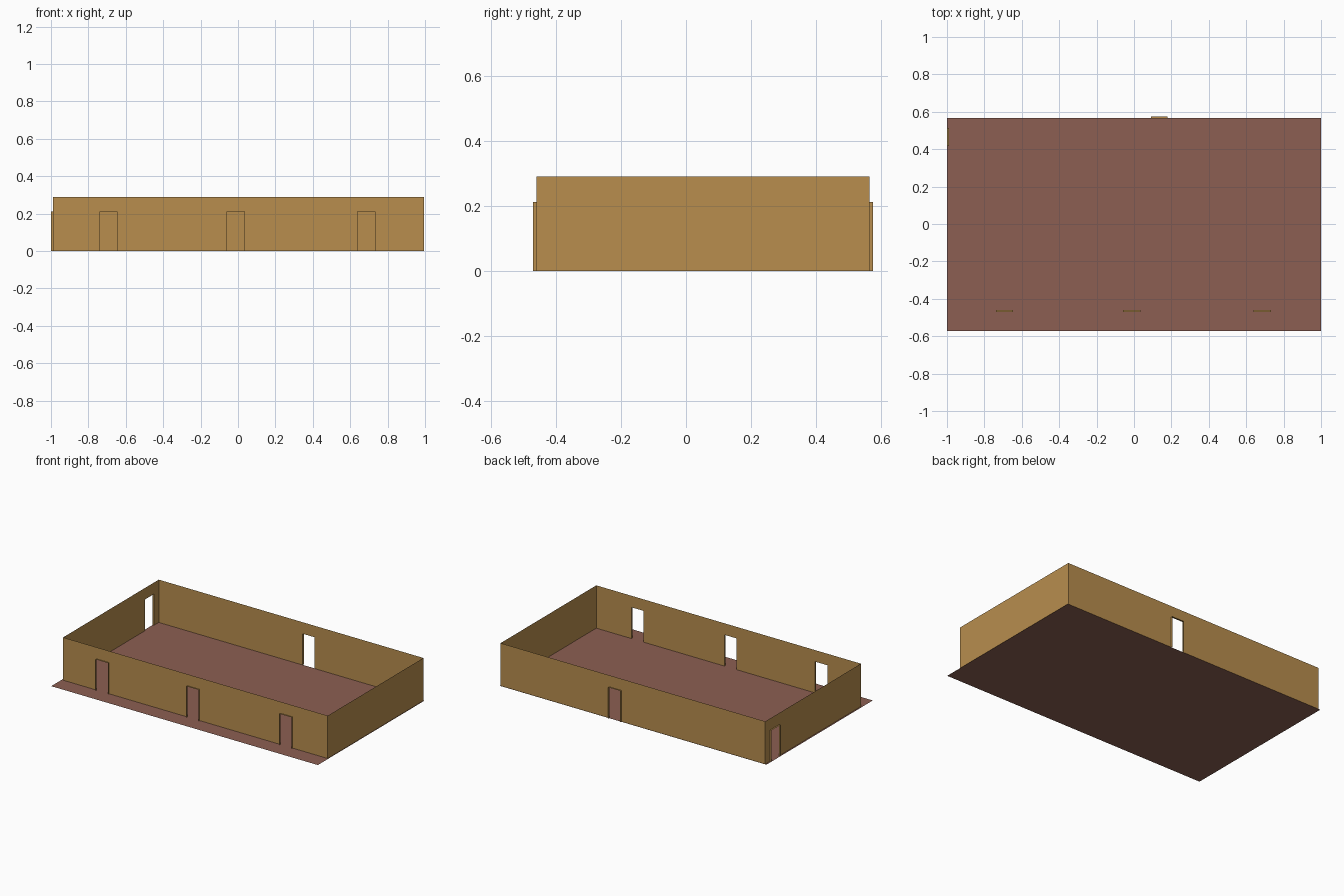
import bpy, bmesh
from mathutils import Vector

if "Cube" in bpy.data.objects:
    bpy.data.objects.remove(bpy.data.objects["Cube"])

H, DOOR_H, REVEAL = 0.29, 0.212, 0.011
X0, X1, Y0, Y1 = -0.99, 0.995, -0.46, 0.565


def material(name, rgb):
    m = bpy.data.materials.new(name)
    m.diffuse_color = (*rgb, 1)
    m.use_nodes = True
    m.node_tree.nodes["Principled BSDF"].inputs["Base Color"].default_value = m.diffuse_color
    return m


gold = material("ochre wall", (0.479, 0.270, 0.076))
brown = material("brown floor", (0.262, 0.114, 0.084))


def add_object(name, bm, mat):
    bmesh.ops.remove_doubles(bm, verts=bm.verts, dist=1e-5)
    me = bpy.data.meshes.new(name)
    bm.to_mesh(me)
    bm.free()
    me.materials.append(mat)
    ob = bpy.data.objects.new(name, me)
    bpy.context.collection.objects.link(ob)


def wall(name, start, end, doors=()):
    """Thin wall; start to end runs left to right seen from outside.
    Doors are (from, to) distances along the wall."""
    start, end = Vector((*start, 0)), Vector((*end, 0))
    length = (end - start).length
    along = (end - start).normalized()
    out = along.cross(Vector((0, 0, 1)))
    bm = bmesh.new()

    def quad(*pts):
        # each point is (distance along, height, distance outward)
        bm.faces.new([bm.verts.new(start + along * u + Vector((0, 0, z)) + out * d)
                      for u, z, d in pts])

    def panel(a, b, z0, z1):
        quad((a, z0, 0), (b, z0, 0), (b, z1, 0), (a, z1, 0))

    u, r, h = 0, REVEAL, DOOR_H
    for a, b in sorted(doors):
        panel(u, a, 0, h)
        panel(u, a, h, H)
        panel(a, b, h, H)
        # door reveal: two jambs and a head, standing out from the wall
        quad((a, 0, 0), (a, h, 0), (a, h, r), (a, 0, r))
        quad((b, 0, 0), (b, 0, r), (b, h, r), (b, h, 0))
        quad((a, h, 0), (b, h, 0), (b, h, r), (a, h, r))
        u = b
    panel(u, length, 0, h)
    panel(u, length, h, H)
    add_object(name, bm, gold)


# Floor slab, with a strip left over in front of the building
bm = bmesh.new()
bm.faces.new([bm.verts.new((x, y, 0)) for x, y in
              ((-1, -0.573), (1, -0.573), (1, 0.567), (-1, 0.567))])
add_object("floor", bm, brown)

# Four walls
wall("front_wall", (X0, Y0), (X1, Y0),
     [(c - 0.046 - X0, c + 0.046 - X0) for c in (-0.692, -0.012, 0.686)])
wall("right_wall", (X1, Y0), (X1, Y1))
wall("back_wall", (X1, Y1), (X0, Y1), [(X1 - 0.18, X1 - 0.09)])
wall("left_wall", (X0, Y1), (X0, Y0), [(Y1 - 0.512, Y1 - 0.418)])
